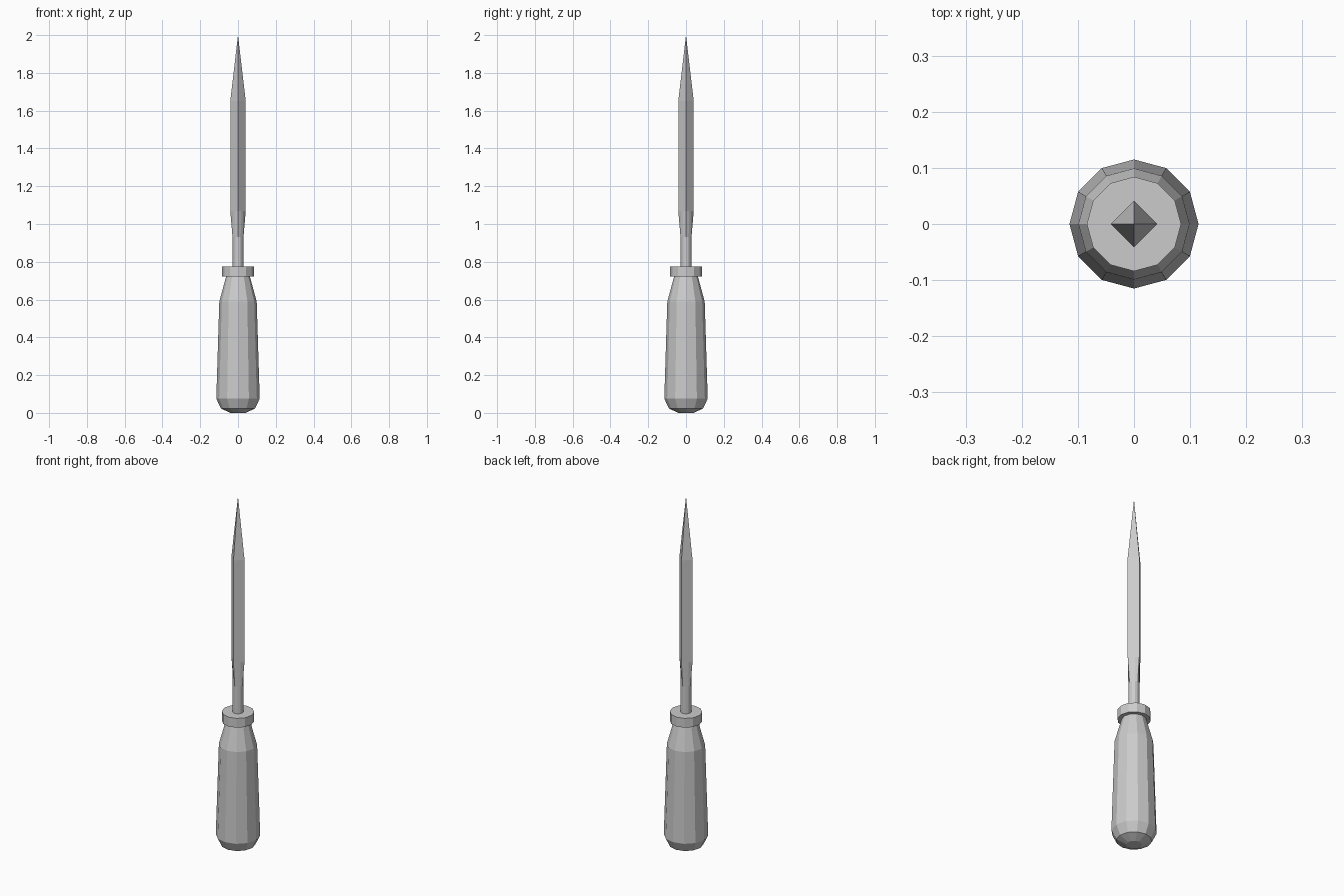
import bpy, bmesh
from math import cos, sin, pi

cube = bpy.data.objects.get("Cube")
if cube:
    bpy.data.objects.remove(cube, do_unlink=True)

SIDES = 12

grey = bpy.data.materials.new("plain grey")
grey.use_nodes = True
grey.diffuse_color = (0.6, 0.6, 0.6, 1)
grey.node_tree.nodes["Principled BSDF"].inputs["Base Color"].default_value = (0.6, 0.6, 0.6, 1)


def loft(name, profile):
    """Stack of rings; each is (radius, height, shape), shape 'round' or 'diamond'."""
    bm = bmesh.new()
    rings = []
    for radius, z, shape in profile:
        ring = []
        for i in range(SIDES):
            a = 2 * pi * i / SIDES
            r = radius
            if shape == "diamond":
                r /= abs(cos(a)) + abs(sin(a))
            ring.append(bm.verts.new((r * cos(a), r * sin(a), z)))
        rings.append(ring)
    for low, high in zip(rings, rings[1:]):
        for i in range(SIDES):
            j = (i + 1) % SIDES
            bm.faces.new((low[i], low[j], high[j], high[i]))
    bm.faces.new(rings[0][::-1])
    bm.faces.new(rings[-1])
    # Close pointed ends and merge coplanar strips into single facets
    bmesh.ops.remove_doubles(bm, verts=bm.verts, dist=0.0005)
    bmesh.ops.dissolve_limit(bm, angle_limit=0.005, verts=bm.verts, edges=bm.edges)
    bmesh.ops.recalc_face_normals(bm, faces=bm.faces)
    mesh = bpy.data.meshes.new(name)
    bm.to_mesh(mesh)
    bm.free()
    mesh.materials.append(grey)
    obj = bpy.data.objects.new(name, mesh)
    bpy.context.collection.objects.link(obj)
    return obj


# Faceted grip with a rounded butt and narrow neck
loft("handle", [
    (0.04, 0.0, "round"),
    (0.09, 0.023, "round"),
    (0.115, 0.075, "round"),
    (0.099, 0.59, "round"),
    (0.062, 0.725, "round"),
])

# Collar ring where the shaft enters the grip
loft("collar", [(0.084, 0.722, "round"), (0.084, 0.775, "round")])

# Round shaft flaring into a square blade with a long point
loft("shaft_and_blade", [
    (0.029, 0.74, "round"),
    (0.029, 0.93, "round"),
    (0.041, 1.07, "diamond"),
    (0.041, 1.65, "diamond"),
    (0.0001, 2.0, "diamond"),
])
